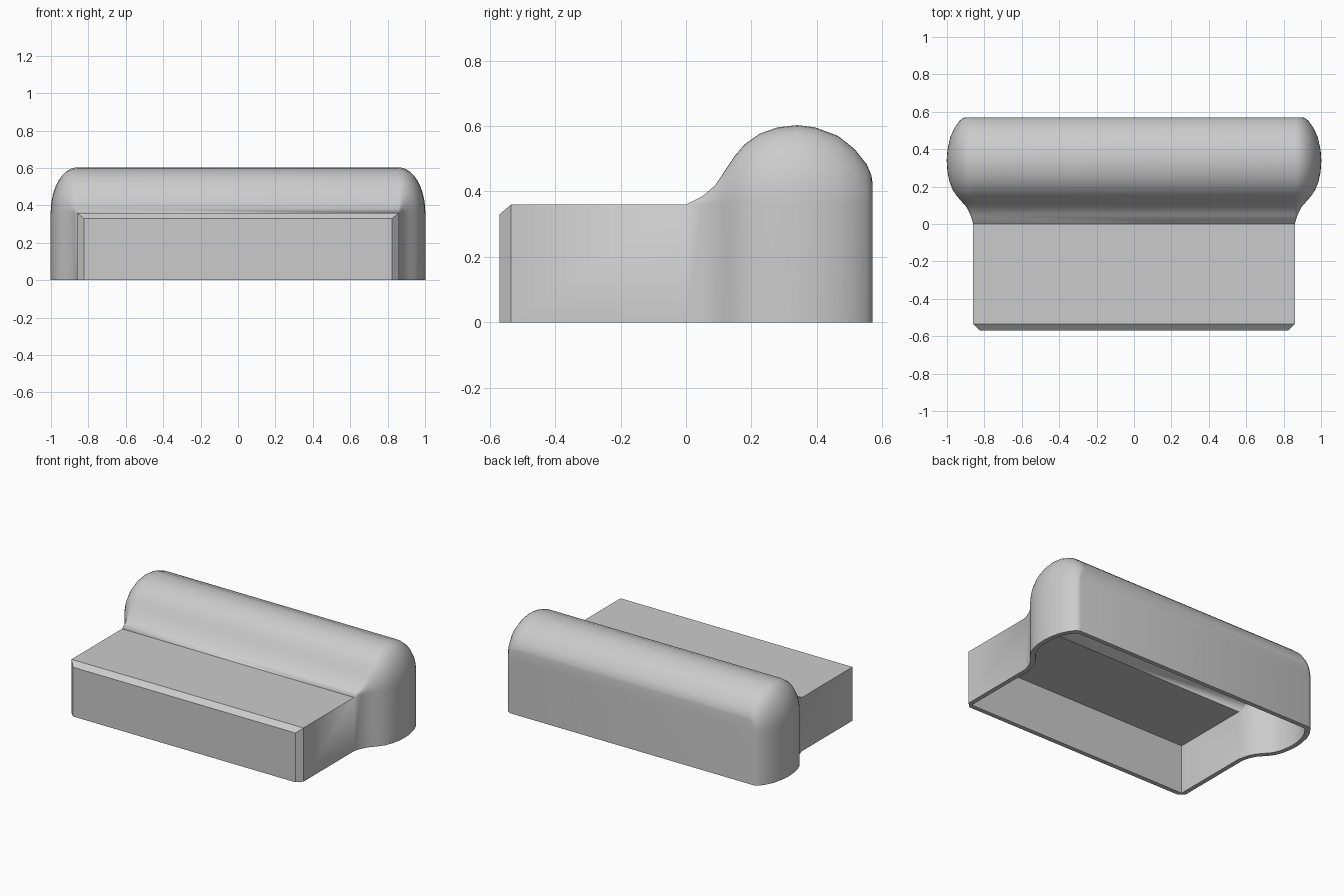
import bpy, bmesh, math
from mathutils import Vector

cube = bpy.data.objects.get("Cube")
if cube:
    bpy.data.objects.remove(cube, do_unlink=True)

WALL = 0.03             # shell thickness
W, H = 0.86, 0.36       # half width and height of the plain box
RX, RZ = 0.14, 0.24     # swell of the rounded back ridge
ARC = 10                # segments in each rounded corner

# Side profile of the ridge (y, z), from the crease to the back wall
ridge = [(0, H), (.05, .385), (.09, .42), (.12, .465), (.15, .51), (.18, .545),
         (.226, .577), (.28, .596), (.34, .603), (.395, .596), (.465, .57),
         (.515, .53), (.553, .483), (.567, .45), (.57, .43)]


def offset_inward(points, d):
    """Shift the profile along its normals to get the inner surface."""
    out = []
    for i, (y, z) in enumerate(points):
        a = Vector(points[max(i - 1, 0)])
        b = Vector(points[min(i + 1, len(points) - 1)])
        t = (b - a).normalized()
        if i == 0:
            t = Vector((1, 0))
        elif i == len(points) - 1:
            t = Vector((0, -1))
        out.append((y + t.y * d, z - t.x * d))
    return out


def section(bm, y, w, h, swell):
    """Cross-section arch at y: straight sides, elliptical corners, flat top."""
    half = [(w + RX * swell, 0)]
    for k in range(ARC + 1):
        a = math.pi / 2 * k / ARC
        half.append((w + RX * swell * math.cos(a), h + RZ * swell * math.sin(a)))
    arch = half + [(-x, z) for x, z in reversed(half)]
    return [bm.verts.new((x, y, z)) for x, z in arch]


def loft(bm, rings):
    for a, b in zip(rings, rings[1:]):
        for k in range(len(a) - 1):
            bm.faces.new((a[k], a[k + 1], b[k + 1], b[k]))
    bm.faces.new(rings[0])
    bm.faces.new(rings[-1])


bm = bmesh.new()

# Outer skin with a chamfered front edge
outer = [section(bm, -.57, W - .036, H - .03, 0), section(bm, -.535, W, H, 0)]
outer += [section(bm, y, W, H, (z - H) / RZ) for y, z in ridge]

# Inner skin, square at the front
wi, hi = W - WALL, H - WALL
inner = [section(bm, -.57 + WALL, wi, hi, 0) for _ in range(2)]
inner += [section(bm, y, wi, hi, (z - hi) / RZ) for y, z in offset_inward(ridge, WALL)]

loft(bm, outer)
loft(bm, inner)

# Bottom rim joining the two skins
for i in range(len(outer) - 1):
    for e in (0, -1):
        bm.faces.new((outer[i][e], outer[i + 1][e], inner[i + 1][e], inner[i][e]))
for i in (0, -1):
    bm.faces.new((outer[i][0], outer[i][-1], inner[i][-1], inner[i][0]))

bmesh.ops.remove_doubles(bm, verts=bm.verts[:], dist=1e-5)
bmesh.ops.recalc_face_normals(bm, faces=bm.faces[:])

mesh = bpy.data.meshes.new("hollow_cover")
bm.to_mesh(mesh)
bm.free()
cover = bpy.data.objects.new("hollow_cover", mesh)
bpy.context.collection.objects.link(cover)

# Plain grey material
grey = bpy.data.materials.new("plain grey")
grey.use_nodes = True
colour = (0.6, 0.6, 0.6, 1)
grey.diffuse_color = colour
grey.node_tree.nodes["Principled BSDF"].inputs["Base Color"].default_value = colour
mesh.materials.append(grey)

bpy.ops.object.select_all(action='DESELECT')
cover.select_set(True)
bpy.context.view_layer.objects.active = cover
bpy.ops.object.shade_smooth_by_angle(angle=math.radians(24))
